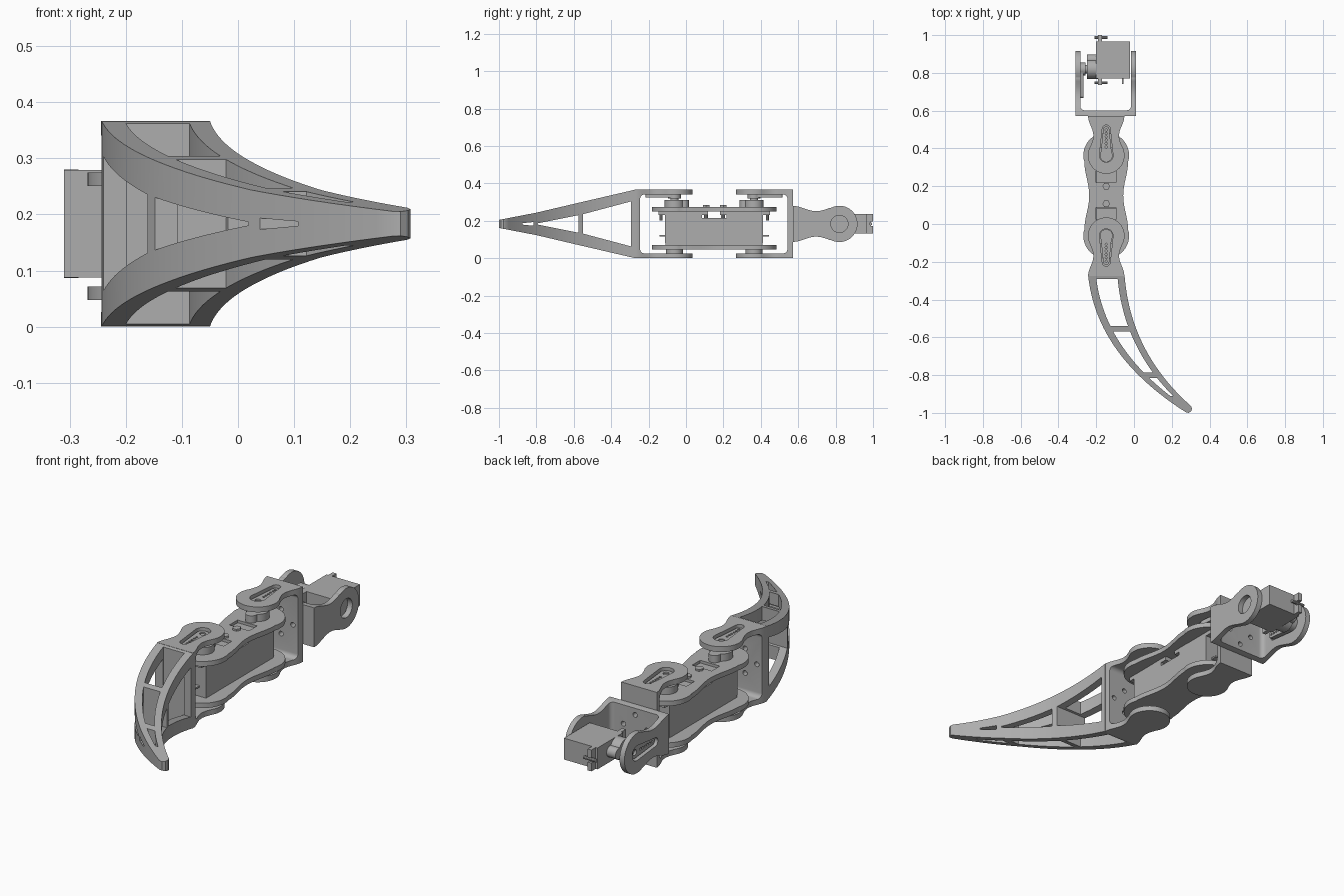
import bpy, bmesh, math
from mathutils import Matrix, Vector

if "Cube" in bpy.data.objects:
    bpy.data.objects.remove(bpy.data.objects["Cube"])

grey = bpy.data.materials.new("plain grey")
grey.use_nodes = True
GREY = (0.42, 0.42, 0.42, 1)
grey.diffuse_color = GREY
grey.node_tree.nodes["Principled BSDF"].inputs["Base Color"].default_value = GREY

XC, ZC, TOP = -0.147, 0.1835, 0.367   # long axis and overall height
PIVOTS = (0.363, -0.062)              # vertical hinge positions
BASE_Y = 0.82                         # horizontal hinge position
PLACE = {'z': lambda a, b, h: (a, b, h),
         'x': lambda a, b, h: (h, a, b),
         'y': lambda a, b, h: (a, h, b)}


def prism(name, pts, lo, hi, axis='z'):
    """Outline extruded along an axis."""
    bm = bmesh.new()
    place = PLACE[axis]
    rings = [[bm.verts.new(place(a, b, h)) for a, b in pts] for h in (lo, hi)]
    n = len(pts)
    for ring in rings:
        bm.faces.new(ring)
    for i in range(n):
        j = (i + 1) % n
        bm.faces.new((rings[0][i], rings[0][j], rings[1][j], rings[1][i]))
    bmesh.ops.recalc_face_normals(bm, faces=bm.faces)
    mesh = bpy.data.meshes.new(name)
    bm.to_mesh(mesh)
    bm.free()
    mesh.materials.append(grey)
    ob = bpy.data.objects.new(name, mesh)
    bpy.context.collection.objects.link(ob)
    return ob


def arc(a, b, r, start=0, end=360, n=32):
    full = end - start == 360
    steps = n if full else n + 1
    return [(a + r * math.cos(math.radians(start + (end - start) * i / n)),
             b + r * math.sin(math.radians(start + (end - start) * i / n)))
            for i in range(steps)]


def rect(a0, b0, a1, b1):
    return [(a0, b0), (a1, b0), (a1, b1), (a0, b1)]


def combine(ob, cutter, operation='DIFFERENCE'):
    """Apply a boolean and discard the cutter."""
    mod = ob.modifiers.new("cut", 'BOOLEAN')
    mod.operation, mod.object, mod.solver = operation, cutter, 'EXACT'
    bpy.context.view_layer.objects.active = ob
    bpy.ops.object.modifier_apply(modifier=mod.name)
    bpy.data.objects.remove(cutter)


def teardrop(r0, r1, length):
    """Servo arm outline, pivot at the origin, pointing along +a."""
    return arc(0, 0, r0, 80, 280, 16) + arc(length, 0, r1, -80, 80, 10)


def arm_outline(length):
    """Bracket arm: base at a = 0, waist, round end."""
    us = [(length - 0.05) * i / 14 for i in range(15)]
    side = [(u, 0.096 - 0.028 * math.sin(math.pi * u / length) ** 2) for u in us]
    return ([(u, -v) for u, v in side] + arc(length, 0, 0.097, -118, 118, 30)
            + side[::-1])


def u_outline(depth, half, wall, back):
    """U section with rounded inner corners: a = depth, b = span."""
    r, inner = 0.022, half - wall
    return ([(0, -half), (depth, -half), (depth, -inner)]
            + arc(back + r, -inner + r, r, 270, 180, 6)
            + arc(back + r, inner - r, r, 180, 90, 6)
            + [(depth, inner), (depth, half), (0, half)])


def bracket(name, base, pivot, vertical):
    """U bracket with a slotted arm, an embedded servo arm and screw holes."""
    s = 1 if pivot > base else -1
    length = abs(pivot - base)
    to_y = lambda u: base + s * u
    slot = teardrop(0.036, 0.021, 0.14)
    horn = teardrop(0.03, 0.016, 0.138)
    toward = lambda pts: [(pivot - s * u, v) for u, v in pts]
    u_pts = u_outline(length + 0.1, ZC if vertical else 0.16, 0.026, 0.03)
    outline = [(to_y(u), v) for u, v in arm_outline(length)]
    if vertical:
        ob = prism(name, [(to_y(u), ZC + w) for u, w in u_pts], XC - 0.2, XC + 0.2, 'x')
        plan = lambda pts: [(XC + v, y) for y, v in pts]
        axis, lo, hi, out = 'z', -0.1, 0.5, (TOP - 0.05, TOP + 0.02)
        horn_span = (0.325, 0.354)
    else:
        ob = prism(name, [(-0.15 + w, to_y(u)) for u, w in u_pts], 0, 0.4)
        plan = lambda pts: [(y, ZC + v) for y, v in pts]
        axis, lo, hi, out = 'x', -0.5, 0.2, (-0.35, -0.27)
        horn_span = (-0.297, -0.268)
    combine(ob, prism("outline_helper", plan(outline), lo, hi, axis), 'INTERSECT')
    combine(ob, prism("slot_helper", plan(toward(slot)), *out, axis))
    for dx, dz in ((-0.063, 0), (0.063, 0), (0, -0.06), (0, 0.06)):
        combine(ob, prism("hole_helper", arc(XC + dx, ZC + dz, 0.012, n=14),
                          base - 0.05, base + 0.05, 'y'))
    if not vertical:
        combine(ob, prism("bearing_helper", arc(pivot, ZC, 0.046), -0.05, 0.05, 'x'))
    arm = prism(name + "_servo_arm", plan(toward(horn)), *horn_span, axis)
    for i in range(6):
        u = 0.045 + 0.018 * i
        combine(arm, prism("pin_helper", plan(toward(arc(u, 0, 0.006, n=8))),
                           lo, hi, axis))
    combine(arm, prism("screw_helper", plan(toward(arc(0, 0, 0.014, n=16))),
                       lo, hi, axis))
    return ob


bracket("base_bracket", 0.572, BASE_Y, False)
bracket("middle_bracket", 0.572, PIVOTS[0], True)
bracket("tip_bracket", -0.275, PIVOTS[1], True)


def servo(name, matrix):
    """Servo with its pivot at the local origin, shaft along +z, body toward -y."""
    w = 0.052

    def tab(y0, y1):
        return [(-w, y0), (w, y0), (w, y1), (0.012, y1), (0.012, (y0 + y1 * 2) / 3),
                (-0.012, (y0 + y1 * 2) / 3), (-0.012, y1), (-w, y1)]
    parts = [prism(name + "_body", rect(-w, -0.147, w, 0.05), -0.18, 0),
             prism(name + "_inner_tab", tab(-0.14, -0.18), -0.03, -0.01),
             prism(name + "_outer_tab", tab(0.04, 0.085), -0.03, -0.01),
             prism(name + "_gear_cap", arc(0, 0, 0.052), -0.01, 0.048),
             prism(name + "_small_cap", arc(0, -0.05, 0.027), -0.01, 0.048),
             prism(name + "_shaft", arc(0, 0, 0.022, n=20), 0.04, 0.062),
             prism(name + "_hub", arc(0, 0, 0.034), 0.058, 0.086),
             prism(name + "_cable", rect(-0.018, 0.04, 0.018, 0.08), -0.145, -0.137)]
    for y in (0.072, -0.167):
        parts.append(prism(name + "_tab_screw", arc(0, y, 0.008, n=10), -0.06, 0.01))
    for p in parts:
        p.data.transform(matrix)


servo("rear_servo", Matrix.Translation((XC, PIVOTS[0], 0.262)))
servo("front_servo", Matrix.Translation((XC, PIVOTS[1], 0.262)) @ Matrix.Rotation(math.pi, 4, 'Z'))
turn = Matrix(((0, 0, -1), (0, -1, 0), (-1, 0, 0))).to_4x4()
servo("base_servo", Matrix.Translation((-0.2, BASE_Y, ZC)) @ turn)

# Middle link: two waisted plates joined by a block
mid = sum(PIVOTS) / 2
span = (PIVOTS[0] - PIVOTS[1]) / 2
waist = []
for i in range(17):
    k = -1 + i / 8
    waist.append((XC + 0.09 + 0.026 * (1 - math.cos(math.pi * k)) / 2, mid + k * (span - 0.03)))
plate = (waist + arc(XC, PIVOTS[0], 0.121, -12, 192, 36)
         + [(2 * XC - x, y) for x, y in waist[::-1]]
         + arc(XC, PIVOTS[1], 0.121, 168, 372, 36))
prism("link_lower_plate", plate, 0.048, 0.072)
upper = prism("link_upper_plate", plate, 0.251, 0.275)
for y in (0.22, 0.025):
    combine(upper, prism("window_helper", rect(XC - 0.053, y, XC + 0.053, y + 0.062), 0.2, 0.3))
prism("link_block", rect(XC - 0.052, 0.075, XC + 0.052, 0.22), 0.07, 0.215)
prism("link_floor", rect(XC - 0.052, -0.11, XC + 0.052, 0.41), 0.065, 0.085)
for y in (0.2, 0.107):
    prism("link_screw", arc(XC, y, 0.02, n=6), 0.27, 0.284)
    prism("link_screw_end", arc(XC, y, 0.01, n=10), 0.21, 0.255)
for y in PIVOTS:
    prism("lower_pivot", arc(XC, y, 0.045), 0.02, 0.055)


# Claw: curved plan and tapered side, with openings cut both ways
def bezier(p0, p1, p2, n=32):
    p0, p1, p2 = Vector(p0), Vector(p1), Vector(p2)
    return [tuple(p0 * (1 - t) ** 2 + p1 * 2 * t * (1 - t) + p2 * t * t)
            for t in (i / n for i in range(n + 1))]


def x_at(curve, y):
    for (xa, ya), (xb, yb) in zip(curve, curve[1:]):
        if yb <= y <= ya:
            return xa + (xb - xa) * (y - ya) / (yb - ya)
    return curve[-1][0]


outer = bezier((-0.243, -0.27), (-0.2, -0.695), (0.275, -0.997))
inner = bezier((-0.05, -0.27), (-0.02, -0.68), (0.303, -0.965))
tip = [(0.29, -1.0), (0.303, -0.99), (0.307, -0.977)]
claw = prism("claw", outer + tip + inner[::-1], 0, TOP)
taper = [(-0.2, ZC), (-0.27, ZC), (-0.6, 0.107), (-0.8, 0.06), (-1.05, 0.012)]
combine(claw, prism("taper_helper", [(y, ZC + h) for y, h in taper]
                    + [(y, ZC - h) for y, h in taper[::-1]], -0.5, 0.5, 'x'), 'INTERSECT')
for y0, y1 in ((-0.29, -0.54), (-0.568, -0.785), (-0.815, -0.91)):
    ys = [y0 + (y1 - y0) * i / 10 for i in range(11)]
    hole = ([(x_at(outer, y) + 0.041, y) for y in ys]
            + [(x_at(inner, y) - 0.038, y) for y in ys[::-1]])
    combine(claw, prism("plan_helper", hole, -0.1, 0.5))
for y0, h0, y1, h1 in ((-0.295, 0.12, -0.55, 0.052), (-0.575, 0.047, -0.795, 0.003),
                       (-0.815, 0.01, -0.875, 0.004)):
    hole = [(y0, ZC - h0), (y0, ZC + h0), (y1, ZC + h1), (y1, ZC - h1)]
    combine(claw, prism("side_helper", hole, -0.5, 0.5, 'x'))

# Smooth curves, sharp edges
for ob in bpy.context.collection.objects:
    if ob.type == 'MESH' and grey.name in ob.data.materials:
        bpy.ops.object.select_all(action='DESELECT')
        ob.select_set(True)
        bpy.context.view_layer.objects.active = ob
        bpy.ops.object.shade_smooth_by_angle(angle=math.radians(30))
